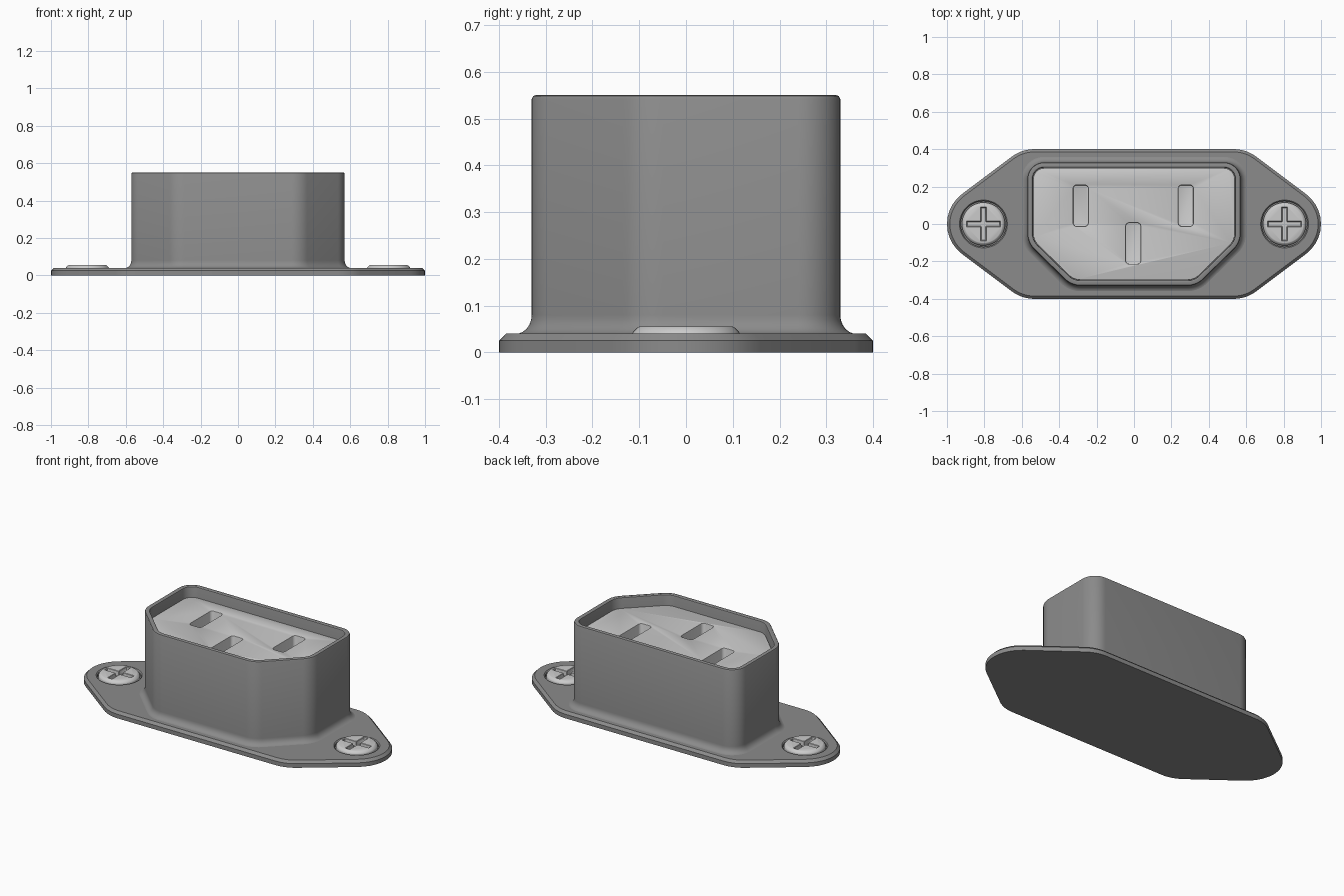
import bpy, bmesh
from math import sin, cos, pi, radians
from mathutils import Vector

if "Cube" in bpy.data.objects:
    bpy.data.objects.remove(bpy.data.objects["Cube"])


def outline(corners, d=0.0, seg=10):
    """Convex counter-clockwise polygon of (x, y, radius), rounded and offset by d."""
    pts = []
    n = len(corners)
    for i, (x, y, r) in enumerate(corners):
        p = Vector((x, y))
        a = p - Vector(corners[i - 1][:2])
        b = Vector(corners[(i + 1) % n][:2]) - p
        n1 = Vector((a.y, -a.x)).normalized()
        n2 = Vector((b.y, -b.x)).normalized()
        mitre = (n1 + n2) / (1 + n1.dot(n2))
        if r == 0:
            pts.append(p + mitre * d)
            continue
        turn = n1.angle(n2)
        for k in range(seg + 1):
            t = turn * k / seg
            v = Vector((n1.x * cos(t) - n1.y * sin(t), n1.x * sin(t) + n1.y * cos(t)))
            pts.append(p - mitre * r + v * (r + d))
    return pts


def loft(name, corners, profile, loc=(0, 0)):
    """Stack offset outlines following a list of (offset, z), with both ends capped."""
    bm = bmesh.new()
    rings = [[bm.verts.new((p.x + loc[0], p.y + loc[1], z)) for p in outline(corners, d)]
             for d, z in profile]
    n = len(rings[0])
    for lo, hi in zip(rings, rings[1:]):
        for i in range(n):
            j = (i + 1) % n
            bm.faces.new((lo[i], lo[j], hi[j], hi[i]))
    bm.faces.new(rings[0][::-1])
    bm.faces.new(rings[-1])
    me = bpy.data.meshes.new(name)
    bm.to_mesh(me)
    bm.free()
    ob = bpy.data.objects.new(name, me)
    bpy.context.collection.objects.link(ob)
    return ob


def rect(w, h, r):
    return [(-w / 2, -h / 2, r), (w / 2, -h / 2, r), (w / 2, h / 2, r), (-w / 2, h / 2, r)]


def circle(r, n=48):
    return [(r * cos(2 * pi * i / n), r * sin(2 * pi * i / n), 0) for i in range(n)]


def finish(ob, cutters=(), bevel=0, segments=2, mat=None):
    """Cut, bevel, apply and smooth a part, then drop its cutters."""
    for c in cutters:
        c.hide_render = True
        m = ob.modifiers.new("cut", 'BOOLEAN')
        m.operation, m.solver, m.object = 'DIFFERENCE', 'EXACT', c
    if bevel:
        m = ob.modifiers.new("bevel", 'BEVEL')
        m.width, m.segments, m.limit_method, m.angle_limit = bevel, segments, 'ANGLE', radians(40)
    bpy.ops.object.select_all(action='DESELECT')
    bpy.context.view_layer.objects.active = ob
    ob.select_set(True)
    if ob.modifiers:
        bpy.ops.object.convert(target='MESH')
    bpy.ops.object.shade_smooth_by_angle(angle=radians(30))
    for c in cutters:
        bpy.data.objects.remove(c)
    if mat:
        ob.data.materials.append(mat)


dark = bpy.data.materials.new("dark_grey")
dark.diffuse_color = (0.26, 0.26, 0.26, 1)
dark.use_nodes = True
dark.node_tree.nodes["Principled BSDF"].inputs["Base Color"].default_value = dark.diffuse_color

# Mounting flange with chamfered edge and two screw recesses
flange_shape = [(-1.133, 0, 0.2), (-0.6, -0.4, 0.2), (0.6, -0.4, 0.2),
                (1.133, 0, 0.2), (0.6, 0.4, 0.2), (-0.6, 0.4, 0.2)]
flange = loft("flange", flange_shape, [(0, 0), (0, 0.025), (-0.015, 0.04)])
recesses = [loft("recess_cutter", circle(0.122), [(0, 0.02), (0, 0.034), (0.012, 0.046)], (s * 0.805, 0))
            for s in (-1, 1)]
finish(flange, recesses, mat=dark)

# Socket housing: filleted foot, straight wall, rounded rim, hollow inside
body_shape = [(-0.57, -0.10, 0.12), (-0.335, -0.33, 0.12), (0.335, -0.33, 0.12),
              (0.57, -0.10, 0.12), (0.57, 0.33, 0.09), (-0.57, 0.33, 0.09)]
foot = [(0.036 * (1 - sin(t)), 0.039 + 0.041 * (1 - cos(t)))
        for t in (pi / 2 * k / 6 for k in range(7))]
rim = [(0, 0.542), (-0.003, 0.548), (-0.008, 0.55), (-0.022, 0.55), (-0.027, 0.547), (-0.029, 0.542)]
housing = loft("socket_housing", body_shape, foot + rim + [(-0.029, 0.29)])
finish(housing, mat=dark)

# Light insert plate with three pin slots
plate = loft("insert_plate", body_shape, [(-0.031, 0.295), (-0.031, 0.485)])
slots = [loft("slot_cutter", rect(0.08, 0.22, 0.018), [(0, 0.36), (0, 0.6)], p)
         for p in ((-0.285, 0.098), (0.277, 0.098), (-0.004, -0.104))]
finish(plate, slots, bevel=0.009)

# Cross-head screws
for side, s in (("left", -1), ("right", 1)):
    at = (s * 0.805, 0)
    screw = loft("screw_" + side, circle(0.115), [(0, 0.018), (0, 0.042), (-0.013, 0.055)], at)
    arms = [loft("arm_cutter", rect(w, h, 0.003), [(-0.003, 0.025), (0, 0.07)], at)
            for w, h in ((0.18, 0.03), (0.03, 0.18))]
    finish(screw, arms, bevel=0.004, segments=1)
